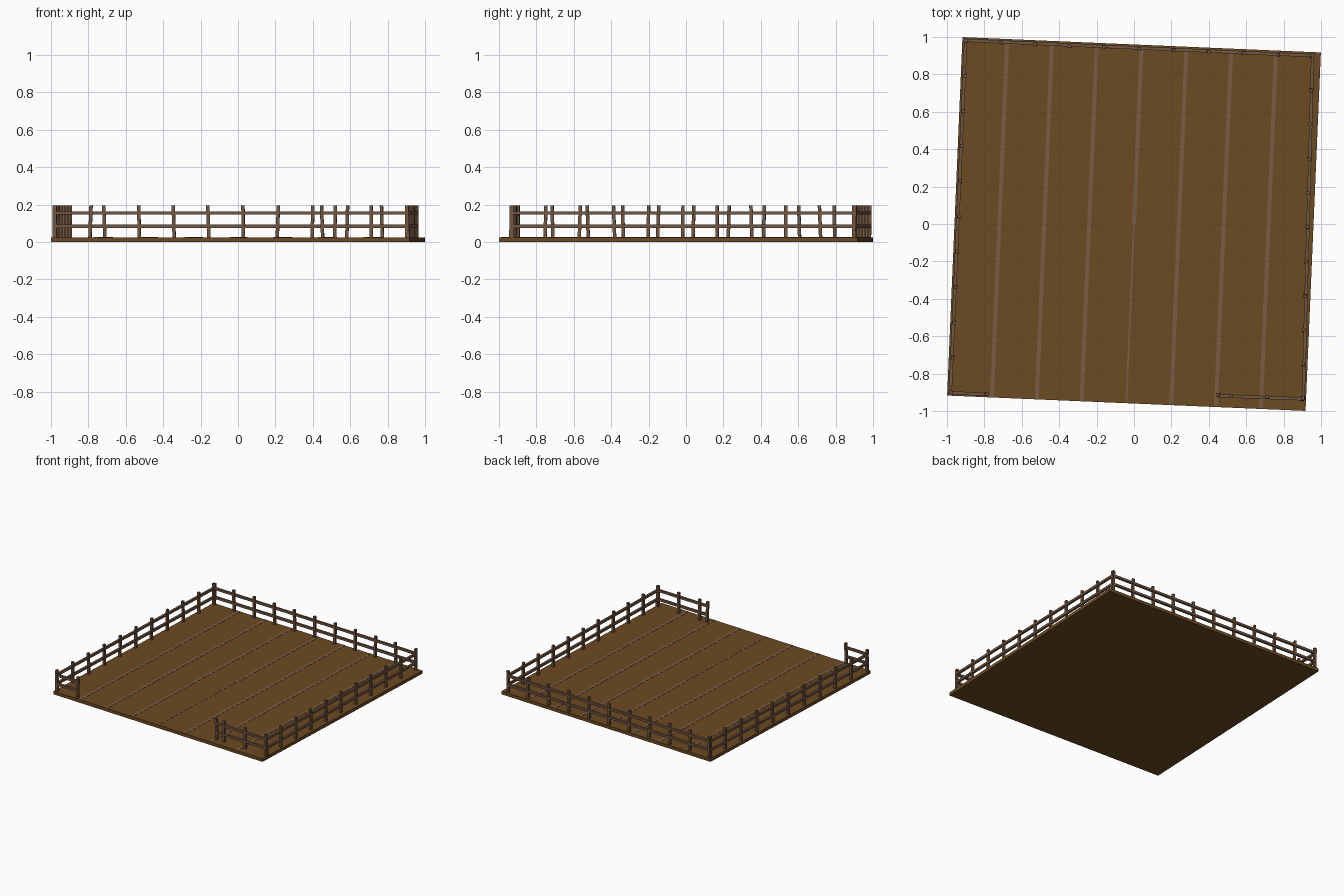
import bpy, math, random
from mathutils import Vector, Matrix

if "Cube" in bpy.data.objects:
    bpy.data.objects.remove(bpy.data.objects["Cube"])

random.seed(4)


def material(name, rgb):
    m = bpy.data.materials.new(name)
    m.diffuse_color = (*rgb, 1)
    m.use_nodes = True
    m.node_tree.nodes["Principled BSDF"].inputs["Base Color"].default_value = m.diffuse_color
    return m


FLOOR = material("floor brown", (0.150, 0.070, 0.016))
SEAM = material("seam grey brown", (0.195, 0.108, 0.060))
FENCE = material("fence brown", (0.165, 0.092, 0.052))

CUBE_FACES = [(0, 2, 3, 1), (4, 5, 7, 6), (0, 1, 5, 4),
              (2, 6, 7, 3), (0, 4, 6, 2), (1, 3, 7, 5)]


def beam(name, a, b, side, w, h, mat):
    """Box running from a to b; w is its width along side, h the other way."""
    a, b = Vector(a), Vector(b)
    d = (b - a).normalized()
    s = Vector(side)
    s = (s - d * s.dot(d)).normalized()
    u = d.cross(s)
    verts = [p + s * w * i + u * h * j
             for p in (a, b) for i in (-.5, .5) for j in (-.5, .5)]
    me = bpy.data.meshes.new(name)
    me.from_pydata(verts, [], CUBE_FACES)
    me.materials.append(mat)
    ob = bpy.data.objects.new(name, me)
    bpy.context.collection.objects.link(ob)
    # consistent outward normals
    import bmesh
    bm = bmesh.new()
    bm.from_mesh(me)
    bmesh.ops.recalc_face_normals(bm, faces=bm.faces)
    bm.to_mesh(me)
    bm.free()
    return ob


# Floor slab, turned slightly about z
H, T = 0.959, 0.025
R = Matrix.Rotation(math.radians(-2.45), 3, 'Z')
along_x = R @ Vector((1, 0, 0))
beam("floor", R @ Vector((0, -H, T / 2)), R @ Vector((0, H, T / 2)),
     along_x, 2 * H, T, FLOOR)

# Lighter seams between the eight planks (the front half of the middle is thin)
for k in range(-3, 4):
    x = k * H / 4
    for y0, y1 in ((-H, 0), (0, H)):
        w = 0.010 if k == 0 and y0 < 0 else 0.021
        beam("plank_seam", R @ Vector((x, y0, T)), R @ Vector((x, y1, T)),
             along_x, w, 0.003, SEAM)


# Fence runs: two rails and a row of posts
def fence(name, p, q, fractions):
    p, q = Vector((*p, 0)), Vector((*q, 0))
    d = (q - p).normalized()
    inward = Vector((-d.y, d.x, 0))
    if inward.dot(p + q) > 0:
        inward = -inward
    for z in (0.084, 0.155):
        up = Vector((0, 0, z))
        beam(name + "_rail", p + up, q + up, (0, 0, 1), 0.018, 0.017, FENCE)
    for f in fractions:
        c = p.lerp(q, f) + inward * 0.004
        lean = d * random.uniform(-.004, .004)
        beam(name + "_post", c - lean + Vector((0, 0, 0.015)),
             c + lean + Vector((0, 0, 0.194)), d, 0.018, 0.018, FENCE)


even = [i / 10 for i in range(11)]
BL, BR = (-0.900, 0.982), (0.955, 0.900)
FR, FL = (0.905, -0.935), (-0.982, -0.902)
fence("back_fence", BL, BR, even)
fence("left_fence", FL, BL, even)
fence("right_fence", FR, BR, even)
# Front has an open gateway between two short runs
fence("front_right_fence", FR, (0.445, -0.918), (0, 0.42, 0.84, 0.99))
fence("front_left_fence", FL, (-0.785, -0.912), (0, 0.98))
